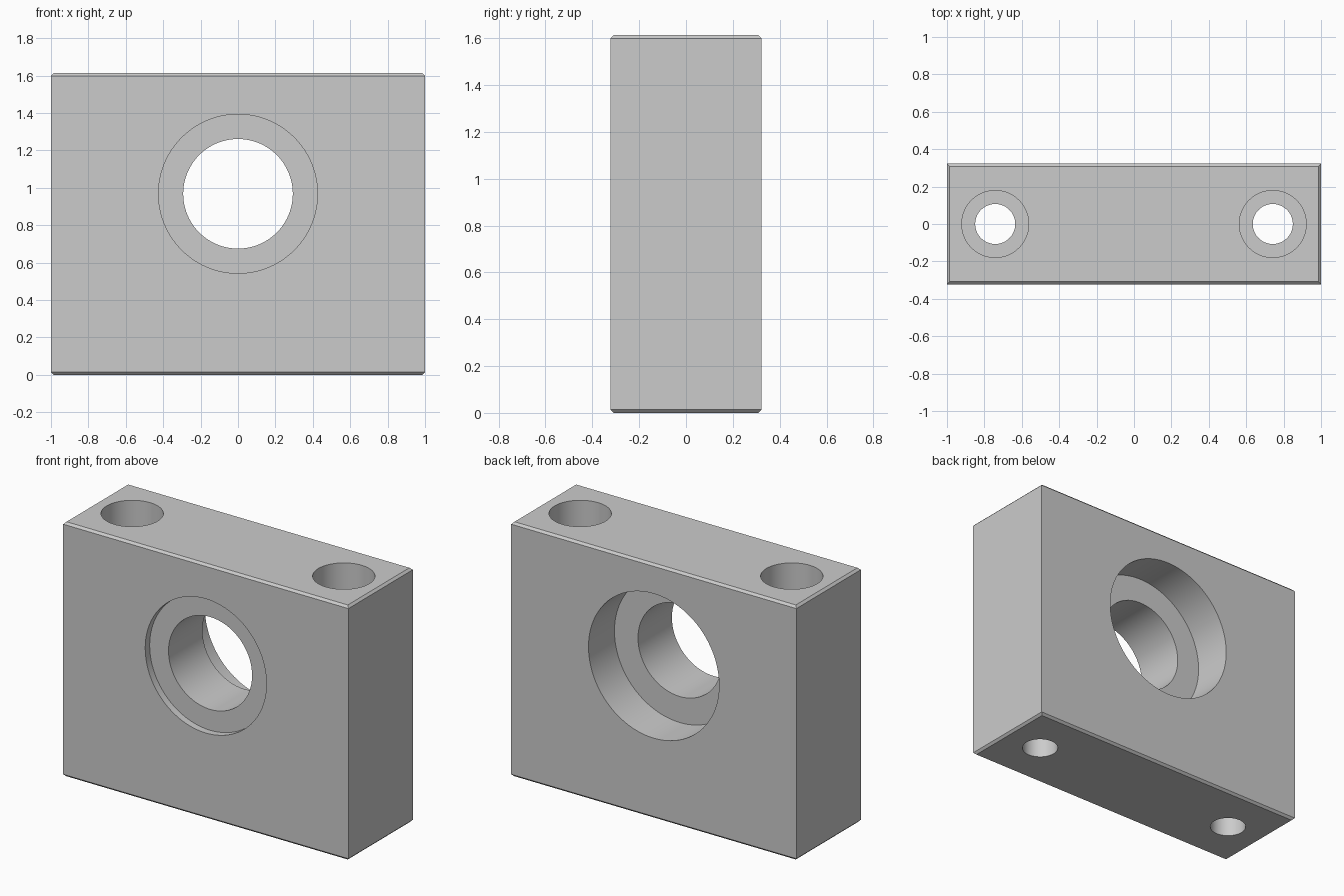
import bpy, bmesh, math
from mathutils import Matrix

W, D, H = 2.0, 0.645, 1.613
BORE_Z = 0.968
CHAMFER = 0.014

if "Cube" in bpy.data.objects:
    bpy.data.objects.remove(bpy.data.objects["Cube"])

grey = bpy.data.materials.new("light_grey_metal")
grey.use_nodes = True
grey.diffuse_color = (0.6, 0.6, 0.6, 1)
grey.node_tree.nodes["Principled BSDF"].inputs["Base Color"].default_value = (0.6, 0.6, 0.6, 1)


def make_object(name, bm):
    mesh = bpy.data.meshes.new(name)
    bm.to_mesh(mesh)
    bm.free()
    mesh.materials.append(grey)
    obj = bpy.data.objects.new(name, mesh)
    bpy.context.collection.objects.link(obj)
    return obj


def stepped_cutter(name, steps, matrix):
    """Solid of revolution about z from (radius, height) steps."""
    bm = bmesh.new()
    outline = [(0, steps[0][1]), *steps, (0, steps[-1][1])]
    verts = [bm.verts.new((r, 0, z)) for r, z in outline]
    edges = [bm.edges.new(pair) for pair in zip(verts, verts[1:])]
    bmesh.ops.spin(bm, geom=verts + edges, axis=(0, 0, 1), cent=(0, 0, 0),
                   angle=math.tau, steps=96)
    bmesh.ops.remove_doubles(bm, verts=bm.verts, dist=1e-5)
    bmesh.ops.recalc_face_normals(bm, faces=bm.faces)
    bm.transform(matrix)
    return make_object(name, bm)


# Block with chamfered top and bottom rims
bm = bmesh.new()
bmesh.ops.create_cube(bm, size=1, matrix=Matrix.Translation((0, 0, H / 2)) @ Matrix.Diagonal((W, D, H, 1)))
rims = [e for e in bm.edges if abs(e.verts[0].co.z - e.verts[1].co.z) < 0.01]
bmesh.ops.bevel(bm, geom=rims, offset=CHAMFER, segments=1, affect='EDGES')
block = make_object("bearing_block", bm)

# Main bore: shallow front recess, through hole, deep back recess
half = D / 2
front_floor, back_floor = half - 0.045, half - 0.26
to_front = Matrix.Translation((0, 0, BORE_Z)) @ Matrix.Rotation(math.pi / 2, 4, 'X')
cutters = [stepped_cutter("bore_cutter", [
    (0.458, -half - 0.1), (0.458, -back_floor), (0.293, -back_floor),
    (0.293, front_floor), (0.425, front_floor), (0.425, half + 0.1)], to_front)]

# Counterbored mounting holes
seat = H - 0.21
for side, x in (("left", 0.742), ("right", -0.742)):
    cutters.append(stepped_cutter(side + "_bolt_hole_cutter", [
        (0.107, -0.1), (0.107, seat), (0.179, seat), (0.179, H + 0.1)],
        Matrix.Translation((x, 0, 0))))

bpy.ops.object.select_all(action='DESELECT')
bpy.context.view_layer.objects.active = block
block.select_set(True)
for cutter in cutters:
    mod = block.modifiers.new(cutter.name, 'BOOLEAN')
    mod.object = cutter
    mod.solver = 'EXACT'
    bpy.ops.object.modifier_apply(modifier=mod.name)
    bpy.data.objects.remove(cutter)

bpy.ops.object.shade_smooth_by_angle(angle=math.radians(30))
